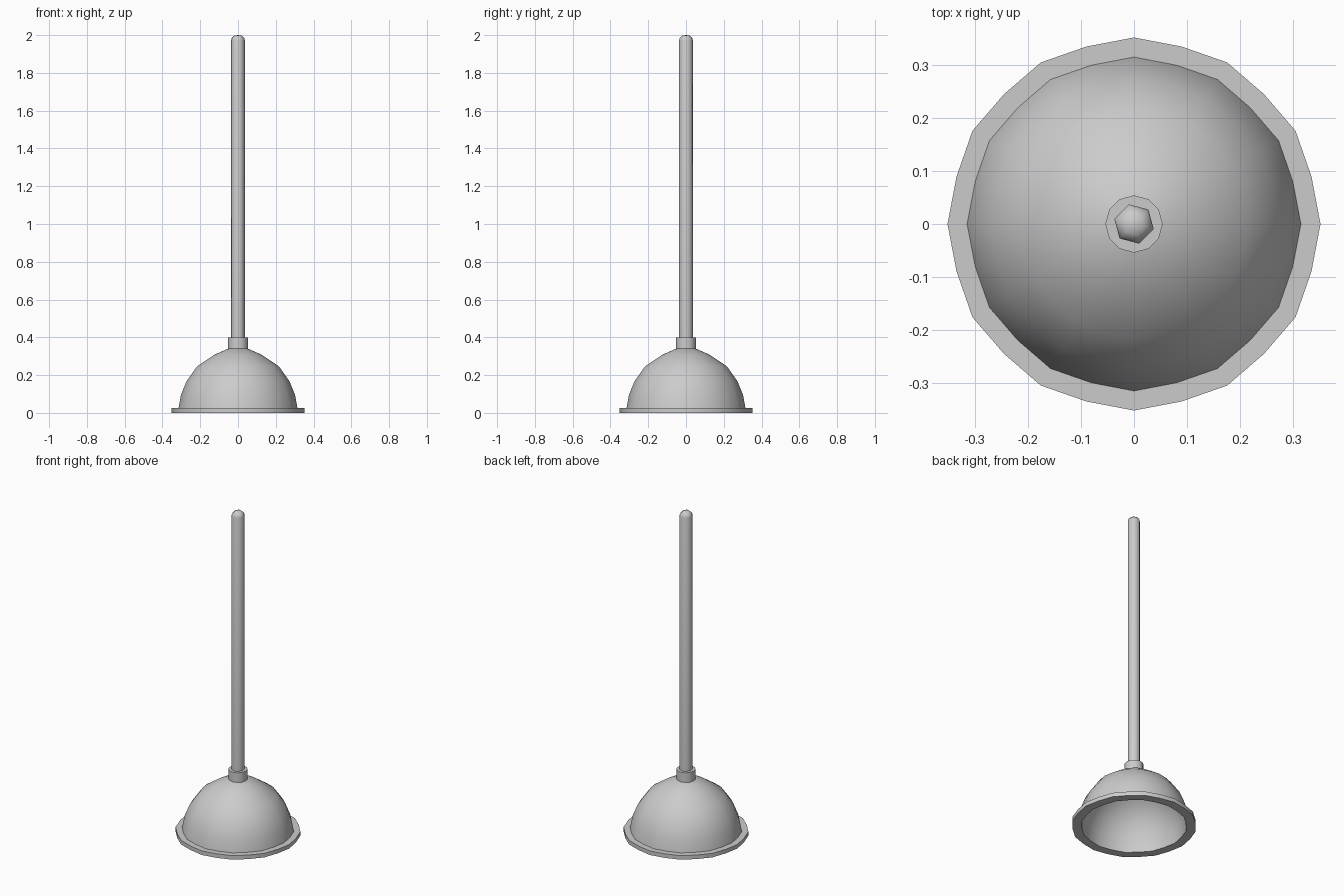
import bpy, bmesh, math

if "Cube" in bpy.data.objects:
    bpy.data.objects.remove(bpy.data.objects["Cube"])


def lathe(name, profile, sides, phase=0.0, alt=1.0, angle=40):
    """Revolve (radius, z) points about z; alt scales every second vertex."""
    bm = bmesh.new()
    rings = []
    for r, z in profile:
        if r == 0:
            rings.append([bm.verts.new((0, 0, z))] * sides)
            continue
        ring = []
        for i in range(sides):
            a = phase + 2 * math.pi * i / sides
            k = r * (alt if i % 2 else 1.0)
            ring.append(bm.verts.new((k * math.cos(a), k * math.sin(a), z)))
        rings.append(ring)
    for lo, hi in zip(rings, rings[1:]):
        for i in range(sides):
            j = (i + 1) % sides
            corners = dict.fromkeys((lo[i], lo[j], hi[j], hi[i]))
            bm.faces.new(list(corners))
    bmesh.ops.recalc_face_normals(bm, faces=bm.faces)
    mesh = bpy.data.meshes.new(name)
    bm.to_mesh(mesh)
    bm.free()
    ob = bpy.data.objects.new(name, mesh)
    bpy.context.collection.objects.link(ob)
    bpy.ops.object.select_all(action='DESELECT')
    ob.select_set(True)
    bpy.context.view_layer.objects.active = ob
    bpy.ops.object.shade_smooth_by_angle(angle=math.radians(angle))
    return ob


# Hollow rubber cup: inner dome, flat flange, outer dome
lathe("rubber_cup", [
    (0, 0.325), (0.05, 0.322), (0.12, 0.288), (0.205, 0.232), (0.255, 0.16),
    (0.287, 0.08), (0.298, 0.0),
    (0.352, 0.0), (0.352, 0.025), (0.315, 0.025),
    (0.302, 0.095), (0.273, 0.167), (0.217, 0.246), (0.127, 0.307),
    (0.053, 0.34), (0, 0.345)], 24, alt=0.985)

# Collar that grips the handle
lathe("collar", [(0.054, 0.338), (0.054, 0.40), (0, 0.40)], 12)

# Six-sided handle with rounded tip
lathe("handle", [(0, 0.38), (0.0385, 0.38), (0.0385, 1.97), (0.034, 1.985),
                 (0.021, 1.997), (0, 2.0)], 6,
      phase=math.radians(45), angle=65)
